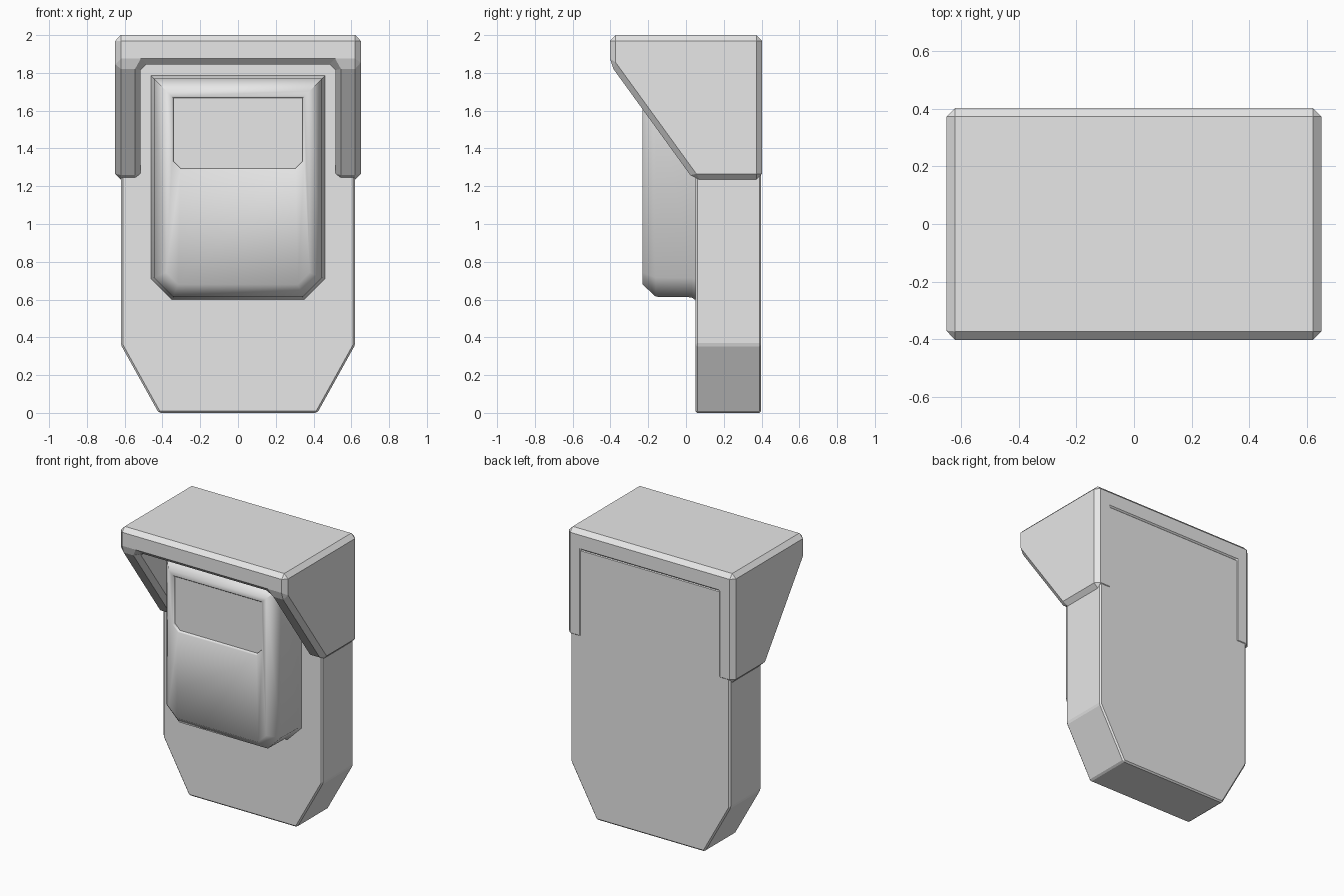
import bpy
import bmesh
import math

default = bpy.data.objects.get("Cube")
if default:
    bpy.data.objects.remove(default, do_unlink=True)

grey = bpy.data.materials.new("light_grey")
grey.use_nodes = True
grey.diffuse_color = (0.8, 0.8, 0.8, 1)
grey.node_tree.nodes["Principled BSDF"].inputs["Base Color"].default_value = (0.8, 0.8, 0.8, 1)


def finish(bm, name, bevel=0, smooth_angle=None):
    bmesh.ops.recalc_face_normals(bm, faces=bm.faces)
    mesh = bpy.data.meshes.new(name)
    bm.to_mesh(mesh)
    bm.free()
    mesh.materials.append(grey)
    obj = bpy.data.objects.new(name, mesh)
    bpy.context.collection.objects.link(obj)
    if bevel:
        mod = obj.modifiers.new("edge_chamfer", "BEVEL")
        mod.width = bevel
        mod.segments = 1
        mod.limit_method = "ANGLE"
        mod.angle_limit = math.radians(25)
    if smooth_angle:
        bpy.ops.object.select_all(action="DESELECT")
        obj.select_set(True)
        bpy.context.view_layer.objects.active = obj
        bpy.ops.object.shade_smooth_by_angle(angle=math.radians(smooth_angle))
    return obj


def ring(y, half, low, high, cut_x, cut_z, inset=0):
    """Rectangle with its two lower corners cut off, shrunk evenly by inset."""
    shrink = inset * (2 - math.sqrt(2))
    half, low, high = half - inset, low + inset, high - inset
    cut_x, cut_z = cut_x - shrink, cut_z - shrink
    side = [(half - cut_x, y, low), (half, y, low + cut_z), (half, y, high)]
    return side + [(-x, yy, z) for x, yy, z in reversed(side)]


def loft(rings):
    bm = bmesh.new()
    loops = [[bm.verts.new(p) for p in r] for r in rings]
    for a, b in zip(loops, loops[1:]):
        for i in range(len(a)):
            j = (i + 1) % len(a)
            bm.faces.new((a[i], a[j], b[j], b[i]))
    bm.faces.new(loops[0])
    bm.faces.new(loops[-1])
    return bm


# Back plate with tapered foot
plate = (0.62, 0, 1.87, 0.2, 0.36)
finish(loft([ring(0.398, *plate), ring(0.05, *plate)]), "back_plate", bevel=0.01)

# Front housing with a flared foot, chamfered rim and recessed window
body = (0.46, 0.6, 1.785, 0.11, 0.11)
window = (0.35, 1.285, 1.675, 0.045, 0.045)
steps = [(0.06, 0), (0.045, 0), (0.03, 0.012), (-0.16, 0.015), (-0.23, 0.08)]
rings = [ring(y, *body, inset=d) for y, d in steps]
rings += [ring(-0.23, *window), ring(-0.222, *window, inset=0.008),
          ring(-0.212, *window, inset=0.008)]
finish(loft(rings), "front_housing", smooth_angle=50)

# Hood: a roof slab whose outer strips are drawn down into sloped side walls
bm = bmesh.new()
bmesh.ops.create_cube(bm, size=1)
for v in bm.verts:
    v.co.x *= 1.3
    v.co.y *= 0.804
    v.co.z = 2 if v.co.z > 0 else 1.845
for x in (-0.515, 0.515):
    bmesh.ops.bisect_plane(bm, geom=bm.verts[:] + bm.edges[:] + bm.faces[:],
                           plane_co=(x, 0, 0), plane_no=(1, 0, 0))
bm.normal_update()
strips = [f for f in bm.faces
          if f.normal.z < -0.9 and abs(f.calc_center_median().x) > 0.5]
for face in strips:
    new = bmesh.ops.extrude_face_region(bm, geom=[face])["geom"]
    for v in (g for g in new if isinstance(g, bmesh.types.BMVert)):
        v.co.z = 1.235
        if v.co.y < 0:
            v.co.y = 0.04
    if face.is_valid:
        bm.faces.remove(face)
bmesh.ops.dissolve_limit(bm, angle_limit=0.01, verts=bm.verts, edges=bm.edges)
finish(bm, "hood", bevel=0.03)
